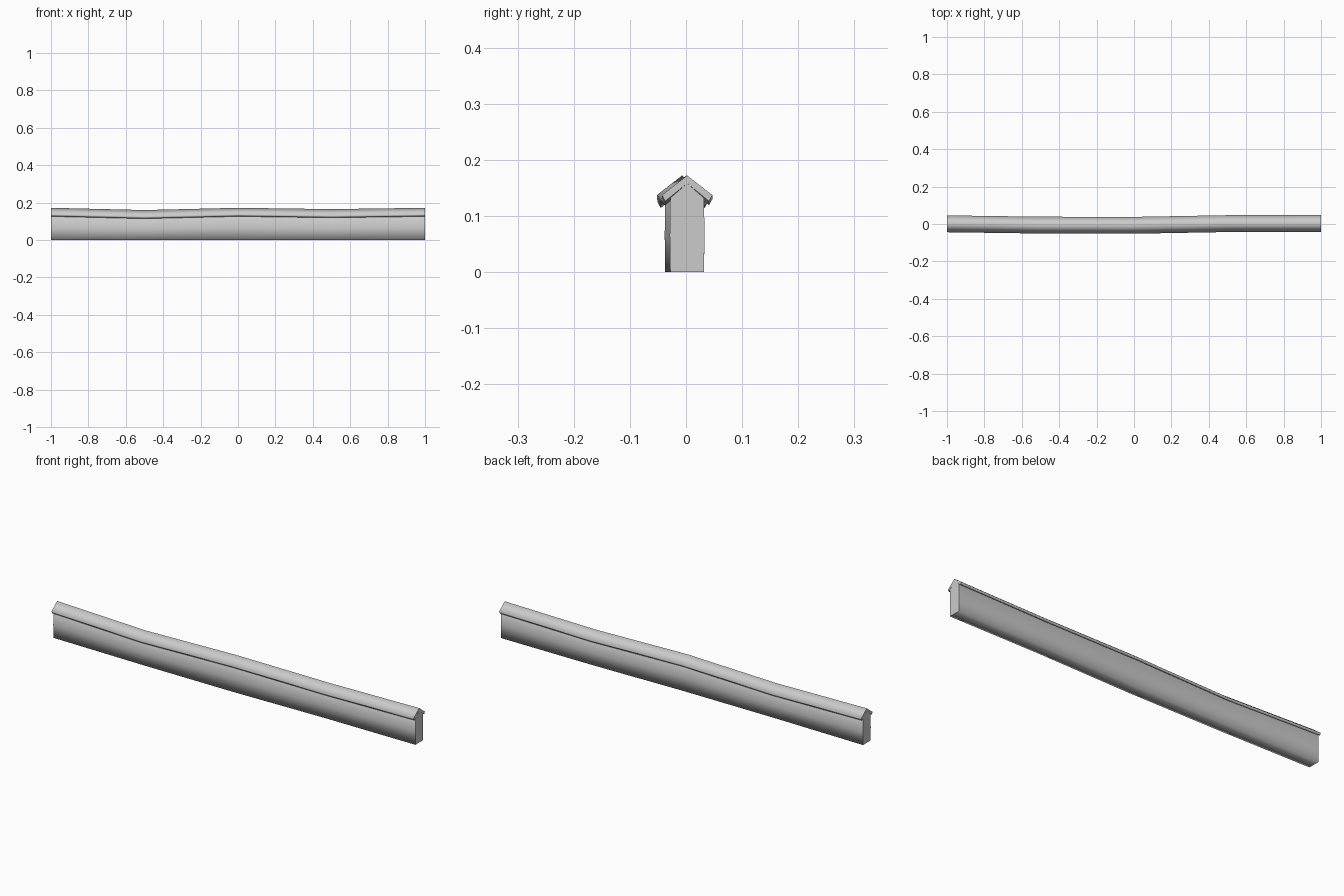
import bpy, bmesh

if "Cube" in bpy.data.objects:
    bpy.data.objects.remove(bpy.data.objects["Cube"])

stone = bpy.data.materials.new("pale_grey")
stone.use_nodes = True
grey = (0.6, 0.6, 0.6, 1)
stone.diffuse_color = grey
stone.node_tree.nodes["Principled BSDF"].inputs["Base Color"].default_value = grey

# Stations along the wall: x, sideways shift, vertical sag of the top
STATIONS = [(-1, 0.001, 0), (-0.5, -0.006, -0.012), (0, -0.007, 0),
            (0.5, 0.002, -0.007), (1, 0.002, 0)]


def sweep(name, profile):
    """Loft a closed (y, z) profile along the stations; smooth sides, sharp flat ends."""
    bm = bmesh.new()
    rings = []
    for x, shift, sag in STATIONS:
        rings.append([bm.verts.new((x, y + shift, z + sag * min(1, z / 0.12)))
                      for y, z in profile])
    n = len(profile)
    for a, b in zip(rings, rings[1:]):
        for i in range(n):
            j = (i + 1) % n
            bm.faces.new((a[i], a[j], b[j], b[i])).smooth = True
    for ring in (rings[0], rings[-1]):
        cap = bm.faces.new(ring)
        for edge in cap.edges:
            edge.smooth = False
    bmesh.ops.recalc_face_normals(bm, faces=bm.faces)
    mesh = bpy.data.meshes.new(name)
    bm.to_mesh(mesh)
    bm.free()
    mesh.materials.append(stone)
    obj = bpy.data.objects.new(name, mesh)
    bpy.context.collection.objects.link(obj)
    return obj


def mirrored(half):
    """Close a half profile, given from the ridge downwards, across y = 0."""
    return half + [(-y, z) for y, z in reversed(half) if y > 0]


# Wall with a gabled top and a slight bulge
sweep("wall", mirrored([(0, 0.158), (0.03, 0.132), (0.031, 0.065), (0.03, 0)]))

# Pitched coping, a bent slab with overhanging eaves
outer = [(-0.045, 0.137), (0, 0.172), (0.045, 0.137)]
inner = [(0.039, 0.126), (0, 0.158), (-0.039, 0.126)]
sweep("coping", outer + inner)
